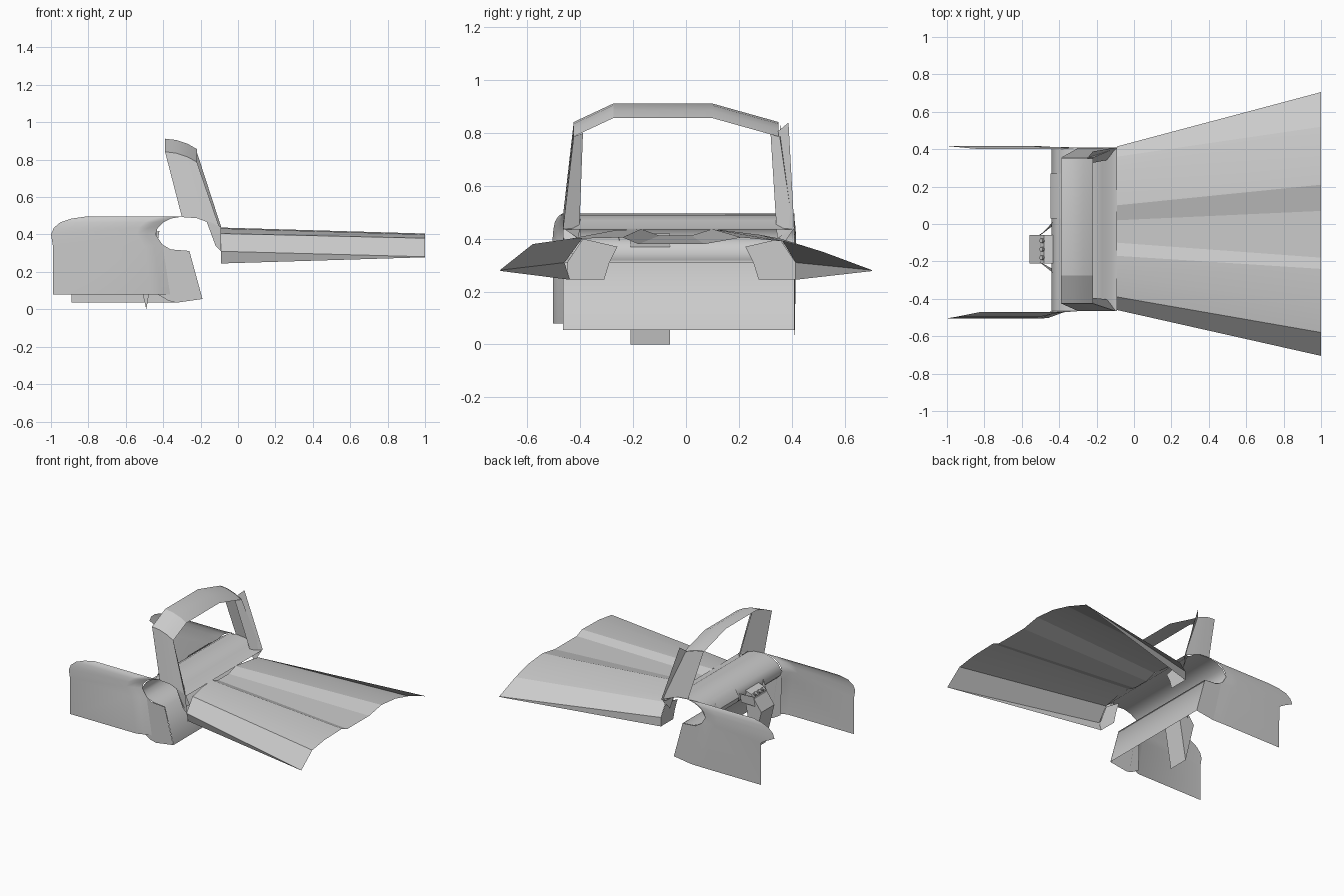
import bpy, math

if "Cube" in bpy.data.objects:
    bpy.data.objects.remove(bpy.data.objects["Cube"])

def sheet(name, sections, smooth=35):
    """Skin a list of equal-length point rows."""
    n = len(sections[0])
    verts = [p for row in sections for p in row]
    faces = [(i*n+j, i*n+j+1, (i+1)*n+j+1, (i+1)*n+j)
             for i in range(len(sections)-1) for j in range(n-1)]
    me = bpy.data.meshes.new(name)
    me.from_pydata(verts, [], faces)
    me.validate()
    me.update()
    ob = bpy.data.objects.new(name, me)
    bpy.context.collection.objects.link(ob)
    bpy.ops.object.select_all(action='DESELECT')
    ob.select_set(True)
    bpy.context.view_layer.objects.active = ob
    bpy.ops.object.shade_smooth_by_angle(angle=math.radians(smooth))
    return ob

def prism(name, profile, y0, y1):
    """Extrude a closed x-z profile along y, with end caps."""
    n = len(profile)
    me = bpy.data.meshes.new(name)
    me.from_pydata([(x, y, z) for y in (y0, y1) for x, z in profile], [],
                   [(i, (i+1) % n, (i+1) % n+n, i+n) for i in range(n)]
                   + [tuple(range(n))[::-1], tuple(range(n, 2*n))])
    me.update()
    ob = bpy.data.objects.new(name, me)
    bpy.context.collection.objects.link(ob)
    return ob

def swept(name, profile, ys, smooth=35):
    return sheet(name, [[(x, y, z) for x, z in profile] for y in ys], smooth)

# hood: fluted fan between a rear and a front cross-section (y, z)
rear = [(-.44, .245), (-.46, .31), (-.39, .405), (-.27, .432), (-.17, .437), (-.10, .412),
        (.02, .412), (.10, .437), (.28, .415), (.36, .40), (.415, .31), (.415, .245)]
front = [(-.70, .278), (-.705, .281), (-.58, .38), (-.44, .40), (-.24, .405), (-.18, .38),
         (.07, .38), (.21, .405), (.37, .39), (.52, .35), (.705, .281), (.705, .278)]
sheet("hood", [[(-.09, y, z) for y, z in rear], [(1, y, z) for y, z in front]], 12)

# fender ends closing the two rear corners of the hood
for side, outer, s in (("near", -.45, 1), ("far", .415, -1)):
    sheet(f"fender_end_{side}", [[(-.09, outer, .245), (-.09, outer + s*.14, .245)],
                                 [(-.09, outer, .31), (-.09, outer + s*.16, .31)],
                                 [(-.09, outer + s*.06, .40), (-.09, outer + s*.19, .37)]])

# dashboard: rolled cowl, underside and firewall in one sheet
arc = [(-.09, .435), (-.125, .44), (-.17, .47), (-.22, .488), (-.30, .495), (-.36, .48), (-.41, .45),
       (-.44, .405), (-.43, .37), (-.40, .34), (-.35, .32), (-.26, .312), (-.19, .055)]
swept("dashboard_and_firewall", arc, (-.465, .41), 80)
# lower lip of the cowl behind the hood
swept("cowl_lip", [(-.17, .475), (-.12, .37), (-.105, .345)], (-.465, -.40))

# side walls of the footwell
def kick_panel(name, y):
    under = [(-.44, .40), (-.41, .35), (-.36, .32), (-.26, .312)]
    lower = [(-.43, .08), (-.37, .045), (-.33, .035), (-.19, .055)]
    sheet(name, [[(x, y, z) for x, z in under], [(x, y, z) for x, z in lower]])
kick_panel("kick_panel_near", -.467)
kick_panel("kick_panel_far", .41)

# doors: panel rows from sill to rolled top; (rear x, front x, y, z)
def door(name, rows, front_y):
    sheet(name, [[(a, y, z), (f-.10, y, z), (f-.05, (y+front_y)/2, z), (f, front_y, z)]
                 for a, f, y, z in rows], 45)
door("door_near", [(-.99, -.36, -.503, .08), (-.99, -.40, -.505, .34), (-1, -.44, -.505, .40),
                   (-.985, -.43, -.502, .435), (-.95, -.40, -.496, .465),
                   (-.89, -.36, -.484, .485), (-.82, -.30, -.47, .495)], -.466)
door("door_far", [(-.89, -.33, .412, .035), (-.89, -.40, .416, .34), (-.93, -.43, .417, .365),
                  (-1, -.44, .417, .40), (-.985, -.43, .415, .435), (-.95, -.40, .412, .465),
                  (-.89, -.36, .406, .485), (-.82, -.30, .40, .495)], .41)

# windscreen header: curved strip following the roof outline (y, drop)
head = [(-.39, .912), (-.33, .905), (-.27, .885), (-.22, .857)]
sheet("windscreen_header", [[(x, y, z-d) for x, z in head]
      for y, d in ((-.425, .07), (-.275, 0), (.10, 0), (.35, .07))], 20)

# windscreen pillars: outer side sheet folded into a front strip
def pillar(name, top_y, low_y, inward):
    top = [(-.39, top_y, .842), (-.33, top_y, .835), (-.27, top_y, .815), (-.22, top_y, .787),
           (-.255, top_y+inward*.035, .80)]
    low = [(-.30, low_y, .493), (-.22, low_y, .487), (-.16, low_y, .465), (-.10, low_y, .44),
           (-.13, low_y+inward*.06, .40)]
    sheet(name, [top, low], 20)
pillar("pillar_near", -.425, -.465, 1)
pillar("pillar_far", .355, .405, -1)
# outer flange of the far pillar, and the near pillar foot
sheet("pillar_flange", [[(-.26, .34, .80), (-.22, .388, .84)], [(-.12, .355, .36), (-.09, .41, .44)]])
sheet("pillar_foot", [[(-.17, -.465, .475), (-.09, -.465, .44)], [(-.12, -.46, .34), (-.09, -.46, .31)]])

# centre stack: wedge running down to the floor, with a flared head
prism("centre_stack", [(-.42, .42), (-.48, .40), (-.56, .29), (-.49, 0), (-.44, .30)], -.21, -.06)
sheet("stack_flare", [[(-.435, -.26, .42), (-.50, -.205, .385), (-.50, -.06, .385), (-.435, .01, .42)],
                      [(-.435, -.24, .35), (-.51, -.20, .32), (-.51, -.06, .32), (-.435, -.01, .35)]])

# dash details: storage lid and control knobs
swept("storage_lid", [(-.39, .468), (-.42, .45), (-.447, .405), (-.437, .37)], (.03, .27))
for i, y in enumerate((-.18, -.135, -.09)):
    bpy.ops.mesh.primitive_cylinder_add(vertices=10, radius=.012, depth=.02,
                                        location=(-.49, y, .396), rotation=(0, -.8, 0))
    bpy.context.object.name = f"control_knob_{i+1}"
